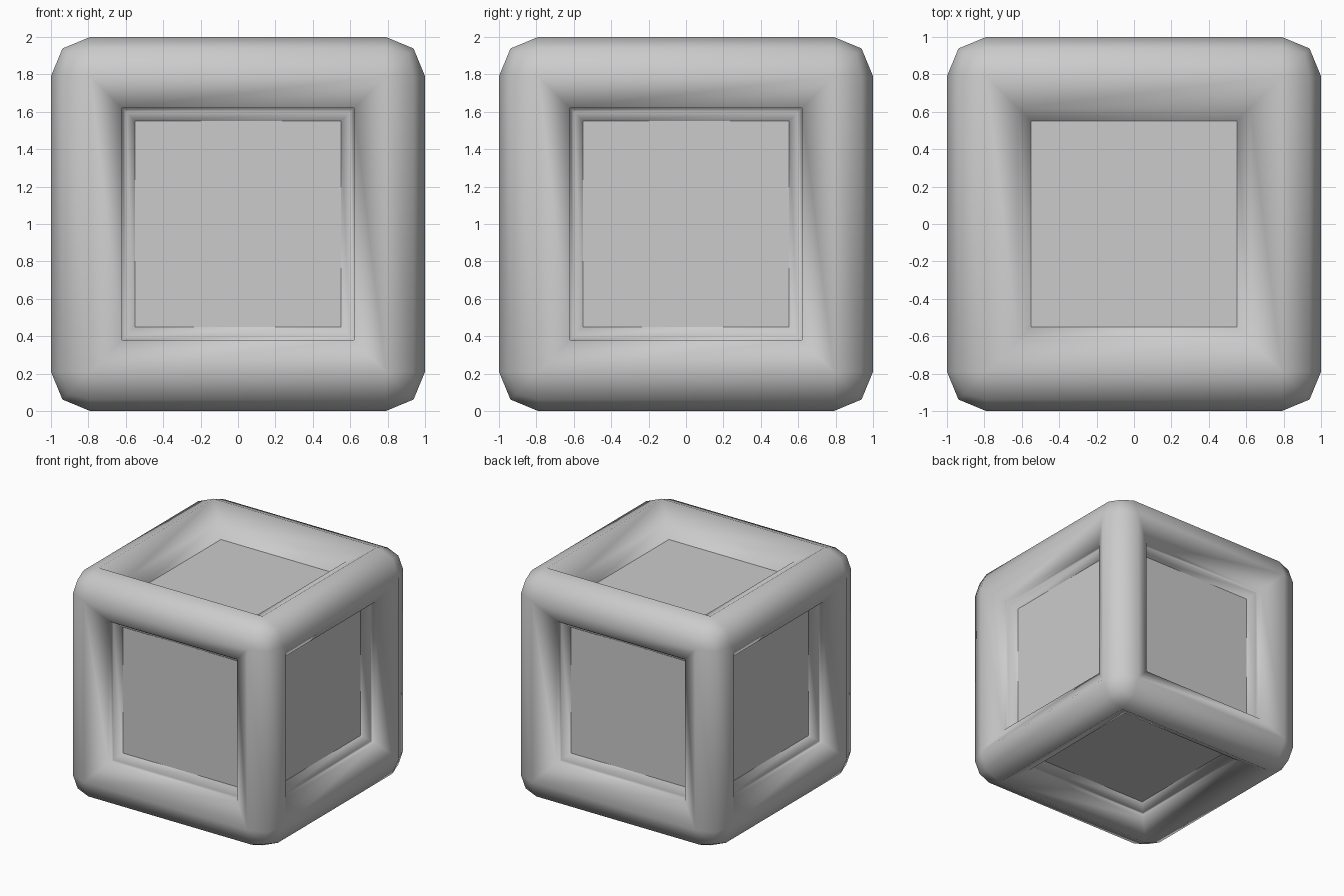
import bpy, bmesh

if "Cube" in bpy.data.objects:
    bpy.data.objects.remove(bpy.data.objects["Cube"])

# Rounded cube body
bm = bmesh.new()
bmesh.ops.create_cube(bm, size=2)
bmesh.ops.translate(bm, verts=bm.verts, vec=(0, 0, 1))
bmesh.ops.bevel(bm, geom=bm.edges[:], offset=0.21, segments=2, profile=0.5,
                affect='EDGES', clamp_overlap=True)
bm.normal_update()
for f in bm.faces:
    f.smooth = True
sides = [f for f in bm.faces if f.calc_area() > 1.0]


def recess(face, steps):
    """Step a square face inwards: each step is (inset, depth)."""
    for inset, depth in steps:
        bmesh.ops.inset_individual(bm, faces=[face], thickness=inset,
                                   depth=depth, use_even_offset=True)
        bm.normal_update()


# Recessed panels: sloped frame, small lip (not on top), sloped wall, flat panel
LIPPED = [(0.17, -0.10), (0.002, -0.035), (0.02, 0.0), (0.048, -0.065)]
PLAIN = [(0.17, -0.10), (0.07, -0.10)]
for face in sides:
    recess(face, PLAIN if face.normal.z > 0.9 else LIPPED)

# Soft shading everywhere, crisp edge around each panel
for f in bm.faces:
    f.smooth = True
for face in sides:
    for e in face.edges:
        e.smooth = False

mesh = bpy.data.meshes.new("panelled_cube")
bm.to_mesh(mesh)
bm.free()
cube = bpy.data.objects.new("panelled_cube", mesh)
bpy.context.collection.objects.link(cube)
